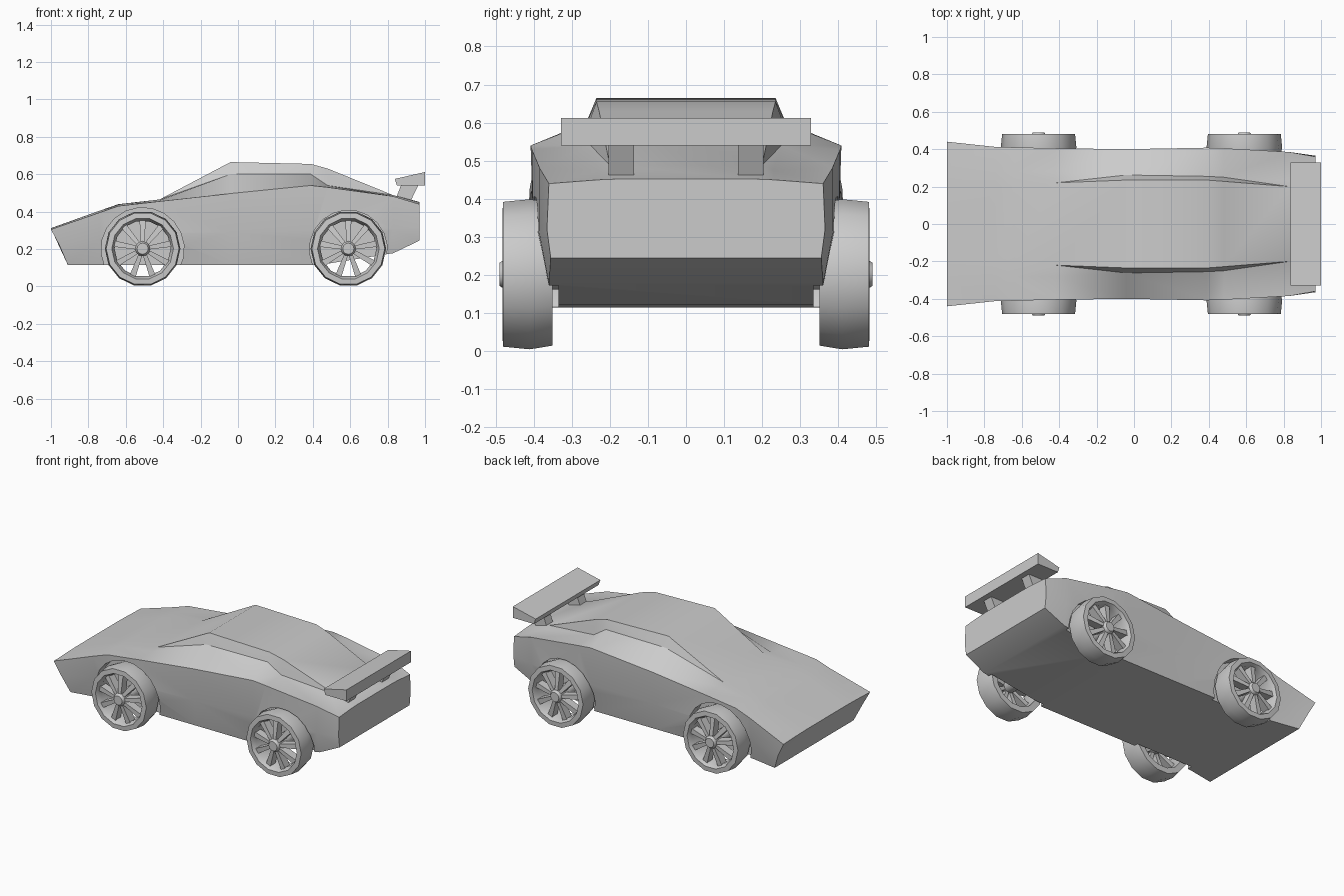
import bpy, bmesh, math

if "Cube" in bpy.data.objects:
    bpy.data.objects.remove(bpy.data.objects["Cube"])


def finish(name, bm, angle=40):
    bmesh.ops.recalc_face_normals(bm, faces=bm.faces)
    mesh = bpy.data.meshes.new(name)
    bm.to_mesh(mesh)
    bm.free()
    ob = bpy.data.objects.new(name, mesh)
    bpy.context.collection.objects.link(ob)
    bpy.ops.object.select_all(action='DESELECT')
    bpy.context.view_layer.objects.active = ob
    ob.select_set(True)
    if angle:
        bpy.ops.object.shade_smooth_by_angle(angle=math.radians(angle))
    return ob


def loft(bm, rings, closed=False):
    """Skin a list of rings; cap the ends unless the rings form a loop."""
    vs = [[bm.verts.new(p) for p in r] for r in rings]
    n = len(vs[0])
    pairs = list(zip(vs, vs[1:])) + ([(vs[-1], vs[0])] if closed else [])
    for a, b in pairs:
        for i in range(n):
            j = (i + 1) % n
            bm.faces.new((a[i], a[j], b[j], b[i]))
    if not closed:
        bm.faces.new(vs[0])
        bm.faces.new(vs[-1])


def extrude_profile(name, pts, y0, y1):
    bm = bmesh.new()
    loft(bm, [[(x, y, z) for x, z in pts] for y in (y0, y1)])
    return finish(name, bm)


# Body: x, bottom shift, bottom y/z, waist y/z, shoulder y/z, cabin side y/z, roof y/z
stations = [
    (-1.00, .09, .40, .115, .43, .22, .44, .305, .30, .31, .20, .312),
    (-0.74, 0, .37, .115, .40, .26, .412, .395, .28, .405, .20, .405),
    (-0.64, 0, .36, .115, .40, .27, .41, .43, .28, .437, .20, .44),
    (-0.42, 0, .36, .115, .40, .28, .405, .455, .28, .46, .22, .465),
    (-0.04, 0, .36, .115, .39, .29, .40, .497, .262, .60, .235, .665),
    (0.39, 0, .36, .115, .40, .30, .408, .54, .255, .60, .235, .655),
    (0.48, 0, .36, .122, .40, .30, .405, .53, .25, .54, .228, .63),
    (0.83, 0, .36, .178, .385, .31, .385, .482, .23, .475, .20, .488),
    (0.97, 0, .355, .245, .365, .32, .36, .44, .23, .45, .18, .452),
]
rings = []
for s in stations:
    half = [(s[0] + s[1], s[2], s[3]), (s[0] + s[1] / 2, s[4], s[5])]
    half += [(s[0], s[k], s[k + 1]) for k in (6, 8, 10)]
    rings.append(half + [(x, -y, z) for x, y, z in reversed(half)])
bm = bmesh.new()
loft(bm, rings)
bmesh.ops.triangulate(bm, faces=bm.faces)
body = finish("car_body", bm, 0)


# Wheel wells cut into the body sides
def circle(cx, cz, r, y, n, start=0.0):
    return [(cx + r * math.cos(start + 2 * math.pi * i / n), y,
             cz + r * math.sin(start + 2 * math.pi * i / n)) for i in range(n)]


axles = {"front": -0.51, "rear": 0.59}
for end, cx in axles.items():
    for side in (1, -1):
        bm = bmesh.new()
        r = .222 if end == "front" else .208
        loft(bm, [circle(cx, .2, r, side * y, 20, .1) for y in (.335, .6)])
        cutter = finish("wheel_well_cutter", bm, 0)
        cutter.hide_render = True
        mod = body.modifiers.new("well", 'BOOLEAN')
        mod.operation = 'DIFFERENCE'
        mod.solver = 'EXACT'
        mod.object = cutter
        bpy.context.view_layer.objects.active = body
        bpy.ops.object.modifier_apply(modifier=mod.name)
        bpy.data.objects.remove(cutter)
bpy.ops.object.select_all(action='DESELECT')
body.select_set(True)
bpy.context.view_layer.objects.active = body
bpy.ops.object.shade_smooth_by_angle(angle=math.radians(40))

# Wheels: tyre ring, tapered spokes and hub
tyre_profile = [(.155, .35), (.192, .35), (.202, .41), (.195, .48), (.165, .482), (.15, .45)]
for end, cx in axles.items():
    for side, label in ((1, "left"), (-1, "right")):
        bm = bmesh.new()
        loft(bm, [circle(cx, .202, r, side * y, 14) for r, y in tyre_profile], True)
        finish(f"{end}_tyre_{label}", bm, 50)

        bm = bmesh.new()
        for k in range(9):
            a = math.pi / 2 + 2 * math.pi * k / 9
            ca, sa = math.cos(a), math.sin(a)
            ends = []
            for r, w, y0, y1 in ((.03, .01, .42, .475), (.16, .017, .41, .46)):
                ends.append([(cx + r * ca - t * sa, side * y, .202 + r * sa + t * ca)
                             for t, y in ((-w, y0), (w, y0), (w, y1), (-w, y1))])
            loft(bm, ends)
        loft(bm, [circle(cx, .202, r, side * y, 12)
                  for r, y in ((.04, .32), (.04, .475), (.03, .49))])
        finish(f"{end}_spokes_{label}", bm)

# Rear wing and its two struts
extrude_profile("rear_wing", [(.838, .575), (1.0, .612), (1.0, .54), (.85, .54)], -.328, .328)
for side, label in ((1, "left"), (-1, "right")):
    extrude_profile(f"wing_strut_{label}",
                    [(.84, .46), (.92, .45), (.968, .55), (.875, .55)],
                    side * .137, side * .203)
